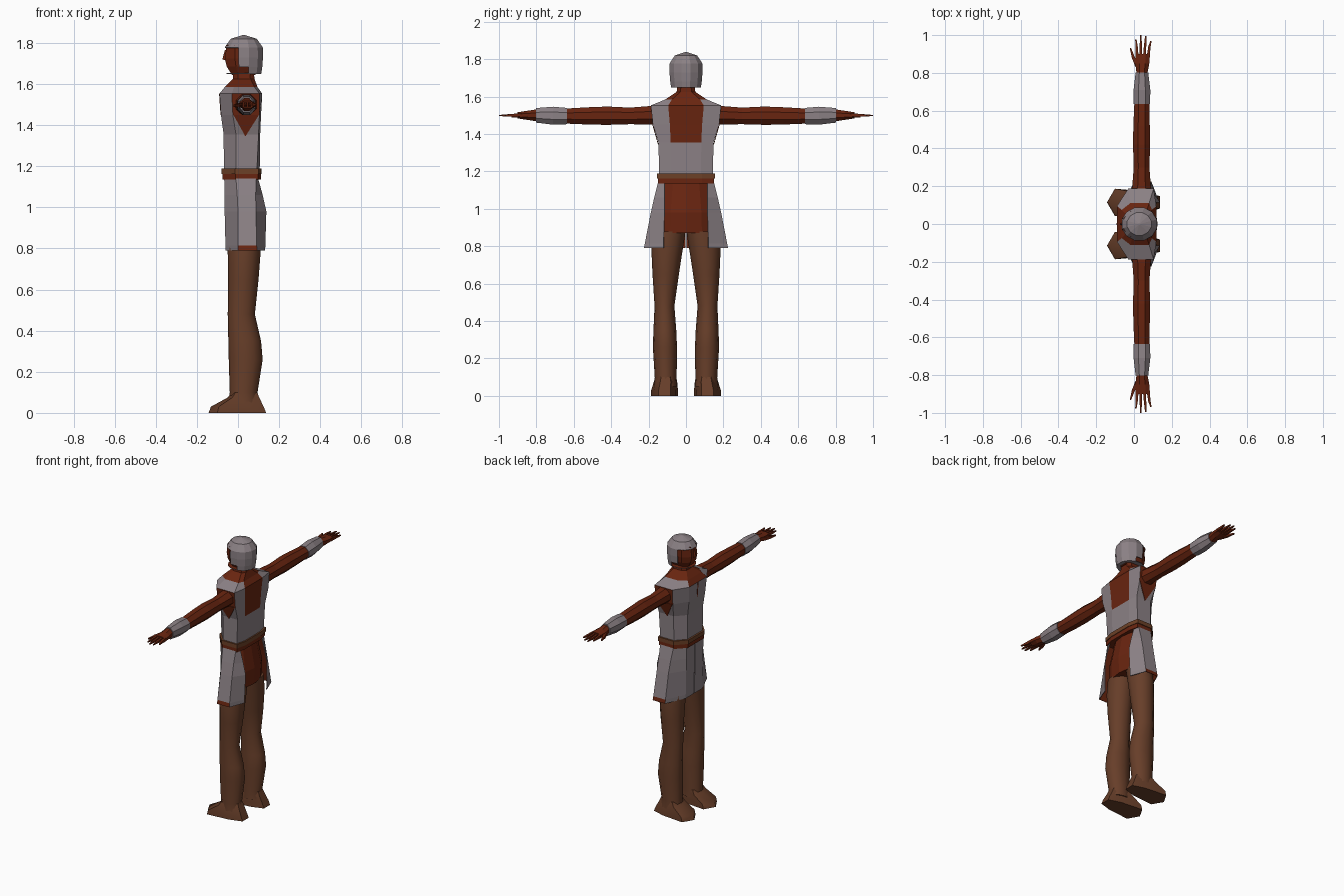
import bpy, bmesh, math
from mathutils import Vector


def material(name, rgb):
    m = bpy.data.materials.new(name)
    m.diffuse_color = (*rgb, 1)
    return m


GREY = material("grey cloth", (0.26, 0.22, 0.235))
RED = material("red brown", (0.14, 0.018, 0.005))
LEG = material("leather brown", (0.135, 0.048, 0.022))
BELT = material("belt brown", (0.15, 0.052, 0.02))


def loft(name, rings, mats, closed=True, caps=True, rule=None, drop=None,
         mirror=False, smooth=False, thick=0):
    """Skin rings of points; rule(centre, normal) -> material index."""
    bm = bmesh.new()
    vs = [[bm.verts.new(p) for p in r] for r in rings]
    n = len(rings[0])
    for a, b in zip(vs, vs[1:]):
        for i in range(n if closed else n - 1):
            j = (i + 1) % n
            bm.faces.new((a[i], a[j], b[j], b[i]))
    if closed and caps:
        bm.faces.new(vs[0][::-1])
        bm.faces.new(vs[-1])
    if closed and caps:
        bmesh.ops.recalc_face_normals(bm, faces=bm.faces[:])
    bm.normal_update()
    if drop:
        gone = [f for f in bm.faces if drop(f.calc_center_median())]
        bmesh.ops.delete(bm, geom=gone, context='FACES')
    for f in bm.faces:
        f.smooth = smooth
        if rule:
            f.material_index = rule(f.calc_center_median(), f.normal)
    me = bpy.data.meshes.new(name)
    bm.to_mesh(me)
    bm.free()
    for m in mats:
        me.materials.append(m)
    ob = bpy.data.objects.new(name, me)
    bpy.context.collection.objects.link(ob)
    if mirror:
        md = ob.modifiers.new("mirror", 'MIRROR')
        md.use_axis = (False, True, False)
    if thick:
        md = ob.modifiers.new("lining", 'SOLIDIFY')
        md.thickness, md.offset, md.material_offset = thick, -1, 1
    return ob


def oval(z, x0, x1, y0, y1, n=12):
    return [((x0 + x1) / 2 + (x1 - x0) / 2 * math.cos(t),
             (y0 + y1) / 2 + (y1 - y0) / 2 * math.sin(t), z)
            for t in (2 * math.pi * i / n for i in range(n))]


def octagon(z, x0, s0, s1, x1, hy, a):
    """Body section: flat front x0, flat back x1, sides between s0 and s1."""
    half = [(x1, a), (s1, hy), (s0, hy), (x0, a)]
    return [(x, y, z) for x, y in half] + [(x, -y, z) for x, y in half[::-1]]


def tube(points, n=8):
    """Sections across y: (x, y, z, rx, rz)."""
    return [[(x + rx * math.cos(t), y, z + rz * math.sin(t))
             for t in (2 * math.pi * (i + 0.5) / n for i in range(n))]
            for x, y, z, rx, rz in points]


# Torso: grey tunic with bare back, armholes and neckline
def torso_rule(c, n):
    if c.z > 1.585:
        return 1
    if c.z > 1.553:
        return 0 if abs(c.y) > 0.05 else 1
    if c.z > 1.35 and n.x > 0.9 and abs(c.y) < 0.02:
        return 1
    return 1 if c.z > 1.45 and abs(n.y) > 0.9 else 0


loft("torso", [
    octagon(1.14, -0.068, -0.01, 0.09, 0.105, 0.143, 0.08),
    octagon(1.355, -0.07, -0.01, 0.1, 0.108, 0.147, 0.082),
    octagon(1.45, -0.083, -0.025, 0.104, 0.112, 0.177, 0.086),
    octagon(1.553, -0.09, -0.03, 0.104, 0.118, 0.188, 0.095),
    octagon(1.585, -0.065, -0.02, 0.08, 0.095, 0.11, 0.075),
    octagon(1.625, -0.025, 0.0, 0.06, 0.08, 0.05, 0.03),
    octagon(1.69, -0.02, 0.0, 0.055, 0.075, 0.042, 0.025)],
    [GREY, RED], rule=torso_rule)

# Lower point of each armhole and the front neck slit, as thin plates
loft("armhole_point", [
    [(-0.022, 0.176 + d, 1.45), (0.102, 0.176 + d, 1.45), (0.036, 0.146 + d, 1.345)]
    for d in (0, 0.004)], [RED], mirror=True)
loft("neck_slit", [
    [(-0.089 - d, -0.004, 1.553), (-0.089 - d, 0.004, 1.553),
     (-0.082 - d, 0.003, 1.45), (-0.082 - d, -0.003, 1.45)]
    for d in (0, 0.003)], [RED])

# Belt and waistband
loft("belt", [octagon(z, -0.08, -0.015, 0.1, 0.115, 0.155, 0.085)
              for z in (1.163, 1.19)], [BELT])
loft("waistband", [octagon(z, -0.075, -0.012, 0.097, 0.111, 0.15, 0.085)
                   for z in (1.135, 1.165)], [RED])

# Hips
loft("hips", [oval(0.87, -0.05, 0.118, -0.17, 0.17),
              oval(0.98, -0.055, 0.125, -0.165, 0.165),
              oval(1.14, -0.06, 0.095, -0.14, 0.14)], [RED])


# Skirt: two panels, slit at the front and open at the back
def panel(z, x0, s0, s1, x1, hy, a):
    return [(x1, a, z), (s1, hy, z), (s0, hy, z), (x0, 0.09, z), (x0, 0.003, z)]


loft("skirt", [
    panel(0.79, -0.06, 0.0, 0.092, 0.132, 0.225, 0.12),
    panel(0.815, -0.061, 0.0, 0.091, 0.133, 0.22, 0.12),
    panel(0.98, -0.065, 0.0, 0.087, 0.138, 0.188, 0.115),
    panel(1.06, -0.066, -0.004, 0.086, 0.12, 0.17, 0.115),
    panel(1.14, -0.067, -0.01, 0.088, 0.098, 0.15, 0.115)],
    [GREY, RED], closed=False, mirror=True, thick=0.004,
    rule=lambda c, n: 1 if c.z < 0.81 and n.y > 0.9 else 0)

# Legs
loft("leg", [oval(*r) for r in (
    (0.05, -0.045, 0.105, 0.048, 0.17), (0.1, -0.04, 0.095, 0.05, 0.167),
    (0.26, -0.045, 0.12, 0.048, 0.177), (0.35, -0.047, 0.112, 0.052, 0.174),
    (0.48, -0.05, 0.082, 0.062, 0.168), (0.65, -0.048, 0.1, 0.038, 0.179),
    (0.78, -0.05, 0.11, 0.018, 0.185), (0.88, -0.05, 0.113, 0.002, 0.17))],
    [LEG], mirror=True, smooth=True)

# Feet, with a blunt pointed toe
SOLE = [(1, -.45), (1, .45), (.4, .8), (-.7, 1), (-1, 0), (-.7, -1), (.4, -.8)]


def sole(z, x0, x1, y0, y1):
    return [((x0 + x1) / 2 + (x1 - x0) / 2 * u,
             (y0 + y1) / 2 + (y1 - y0) / 2 * v, z) for u, v in SOLE]


foot = loft("foot", [sole(0, -0.143, 0.137, 0.042, 0.187),
                     sole(0.03, -0.132, 0.125, 0.043, 0.186),
                     sole(0.075, -0.05, 0.103, 0.047, 0.172),
                     sole(0.1, -0.03, 0.093, 0.055, 0.163)],
            [LEG], mirror=True, smooth=True)
for o in bpy.context.selected_objects:
    o.select_set(False)
for name in ("leg", "foot"):
    bpy.data.objects[name].select_set(True)
bpy.context.view_layer.objects.active = foot
bpy.ops.object.shade_smooth_by_angle(angle=math.radians(50))

# Arms and bracers
loft("arm", tube([
    (0.04, 0.13, 1.5, 0.06, 0.055), (0.04, 0.2, 1.5, 0.053, 0.053),
    (0.04, 0.3, 1.497, 0.045, 0.048), (0.04, 0.42, 1.498, 0.049, 0.053),
    (0.04, 0.52, 1.497, 0.047, 0.05), (0.042, 0.65, 1.496, 0.043, 0.043),
    (0.042, 0.8, 1.5, 0.03, 0.034)]), [RED], mirror=True)
loft("bracer", tube([
    (0.042, 0.635, 1.496, 0.047, 0.047), (0.042, 0.71, 1.498, 0.048, 0.052),
    (0.042, 0.803, 1.5, 0.036, 0.042)]), [GREY], mirror=True)

# Hands: palm, fanned fingers and thumb
loft("palm", tube([
    (0.042, 0.79, 1.5, 0.03, 0.036), (0.044, 0.85, 1.5, 0.04, 0.026),
    (0.046, 0.9, 1.5, 0.042, 0.018)]), [RED], mirror=True)
for i, (tip_x, tip_y) in enumerate([(0.01, 0.978), (0.036, 1.0),
                                    (0.062, 0.995), (0.09, 0.97)]):
    x = 0.017 + 0.019 * i
    loft(f"finger_{i + 1}", tube([
        (x, 0.88, 1.5, 0.011, 0.016),
        ((x + tip_x) / 2, 0.94, 1.5, 0.009, 0.01),
        (tip_x, tip_y, 1.499, 0.005, 0.004)], 4), [RED], mirror=True)
loft("thumb", tube([
    (0.02, 0.83, 1.497, 0.017, 0.017), (-0.003, 0.88, 1.495, 0.012, 0.013),
    (-0.019, 0.932, 1.494, 0.005, 0.006)], 4), [RED], mirror=True)

# Head inside the helmet
loft("head", [octagon(1.645, -0.03, 0.0, 0.06, 0.085, 0.045, 0.025),
              octagon(1.685, -0.055, -0.01, 0.07, 0.1, 0.064, 0.03),
              octagon(1.725, -0.064, -0.015, 0.07, 0.105, 0.07, 0.03),
              octagon(1.79, -0.055, -0.015, 0.07, 0.1, 0.07, 0.03)], [RED])
loft("nose", [[(-0.06, -0.012, 1.715), (-0.076, 0, 1.72), (-0.06, 0.012, 1.715)],
              [(-0.058, -0.005, 1.765), (-0.064, 0, 1.765), (-0.058, 0.005, 1.765)]],
     [RED])


# Helmet: dome with cheek guards, open over the face
def dome(z, r, n=12):
    return [(0.028 + r * math.cos(t), r * 0.94 * math.sin(t), z)
            for t in (2 * math.pi * (i + 0.5) / n for i in range(n))]


def face_opening(c):
    angle = math.degrees(abs(math.atan2(c.y, c.x - 0.028)))
    return (c.z < 1.775 and angle > 110) or (c.z < 1.68 and angle > 80)


loft("helmet", [dome(1.65, 0.088), dome(1.682, 0.093), dome(1.73, 0.097),
                dome(1.778, 0.096), dome(1.82, 0.066), dome(1.838, 0.006)],
     [GREY, RED], drop=face_opening, thick=0.004)
